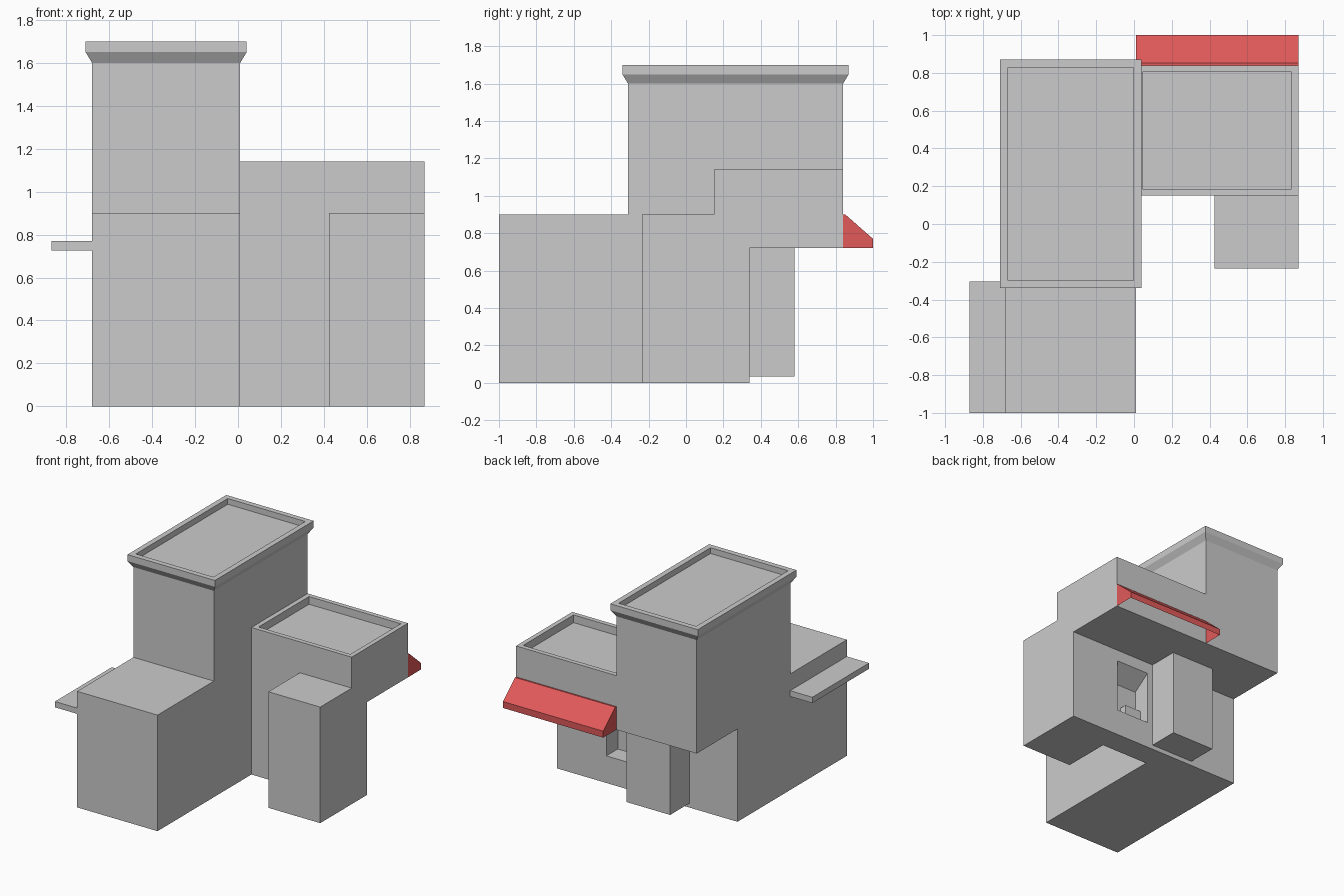
import bpy, bmesh

if "Cube" in bpy.data.objects:
    bpy.data.objects.remove(bpy.data.objects["Cube"])


def loft(bm, rings, cap=True):
    """Bridge successive closed rings of points, optionally capping the last."""
    loops = [[bm.verts.new(p) for p in r] for r in rings]
    for a, b in zip(loops, loops[1:]):
        n = len(a)
        for i in range(n):
            j = (i + 1) % n
            bm.faces.new((a[i], a[j], b[j], b[i]))
    if cap:
        bm.faces.new(loops[-1])


def prism(bm, profile, x0, x1, skip=(), left=True, right=True):
    """Extrude a (y, z) profile along x, leaving out the listed side faces."""
    a = [bm.verts.new((x0, y, z)) for y, z in profile]
    b = [bm.verts.new((x1, y, z)) for y, z in profile]
    n = len(profile)
    for i in range(n):
        if i not in skip:
            j = (i + 1) % n
            bm.faces.new((a[i], a[j], b[j], b[i]))
    if left:
        bm.faces.new(a)
    if right:
        bm.faces.new(b)


def flat(x0, x1, y0, y1, z, grow=0.0):
    """Horizontal rectangle, grown outward."""
    x0, x1, y0, y1 = x0 - grow, x1 + grow, y0 - grow, y1 + grow
    return [(x0, y0, z), (x1, y0, z), (x1, y1, z), (x0, y1, z)]


def upright(x0, x1, y, z0, z1):
    return [(x0, y, z0), (x1, y, z0), (x1, y, z1), (x0, y, z1)]


def rect(y0, y1, z0, z1):
    return [(y0, z0), (y1, z0), (y1, z1), (y0, z1)]


def finish(bm, name, colour=None):
    bmesh.ops.remove_doubles(bm, verts=bm.verts, dist=1e-4)
    bmesh.ops.recalc_face_normals(bm, faces=bm.faces)
    me = bpy.data.meshes.new(name)
    bm.to_mesh(me)
    bm.free()
    ob = bpy.data.objects.new(name, me)
    bpy.context.collection.objects.link(ob)
    if colour:
        mat = bpy.data.materials.new(name + "_paint")
        mat.diffuse_color = colour
        mat.use_nodes = True
        mat.node_tree.nodes["Principled BSDF"].inputs["Base Color"].default_value = mat.diffuse_color
        me.materials.append(mat)


L, M, R = -0.68, 0.01, 0.87      # left wall, shared wall, right wall

# Tower with low front block, rear overhang, flared cornice and sunken roof
bm = bmesh.new()
prism(bm, [(-1, 0), (.34, 0), (.34, .72), (.84, .72), (.84, 1.6),
           (-.31, 1.6), (-.31, .9), (-1, .9)], L, M, skip=(4,))
loft(bm, [flat(L, M, -.31, .84, z, g) for g, z in
          ((0, 1.6), (.03, 1.65), (.03, 1.7), (-.012, 1.7), (-.012, 1.655))])
finish(bm, "tower")

# Side wing with rear overhang, parapet roof and recessed rear window
bm = bmesh.new()
prism(bm, [(.15, 0), (.34, 0), (.34, .72), (.84, .72), (.84, 1.14), (.15, 1.14)],
      M, R, skip=(1, 4), left=False)
loft(bm, [flat(M, R, .15, .84, z, g) for g, z in
          ((0, 1.14), (-.036, 1.14), (-.036, 1.08))])
loft(bm, [upright(M, R, .34, 0, .72), upright(.155, .445, .34, .21, .63),
          upright(.155, .445, .20, .21, .53)])
finish(bm, "side_wing")

# Plain blocks: entrance, rear cupboard, side ledge, block inside the window
for name, x0, x1, prof, kw in (
        ("entrance_block", .425, R, rect(-.235, .15, 0, .9), dict(skip=(1,))),
        ("rear_cupboard", -.27, .106, rect(.34, .58, .035, .72), dict(skip=(3,))),
        ("side_ledge", -.87, L, rect(-1, -.305, .725, .77), dict(right=False)),
        ("window_counter", .155, .30, rect(.20, .26, .21, .34), {})):
    bm = bmesh.new()
    prism(bm, prof, x0, x1, **kw)
    finish(bm, name)

# Red awning, open underneath and against the wall
bm = bmesh.new()
prism(bm, [(.84, .72), (1, .72), (1, .77), (.852, .9), (.84, .9)], M, R, skip=(0, 4))
finish(bm, "awning", (.75, .1, .1, 1))
